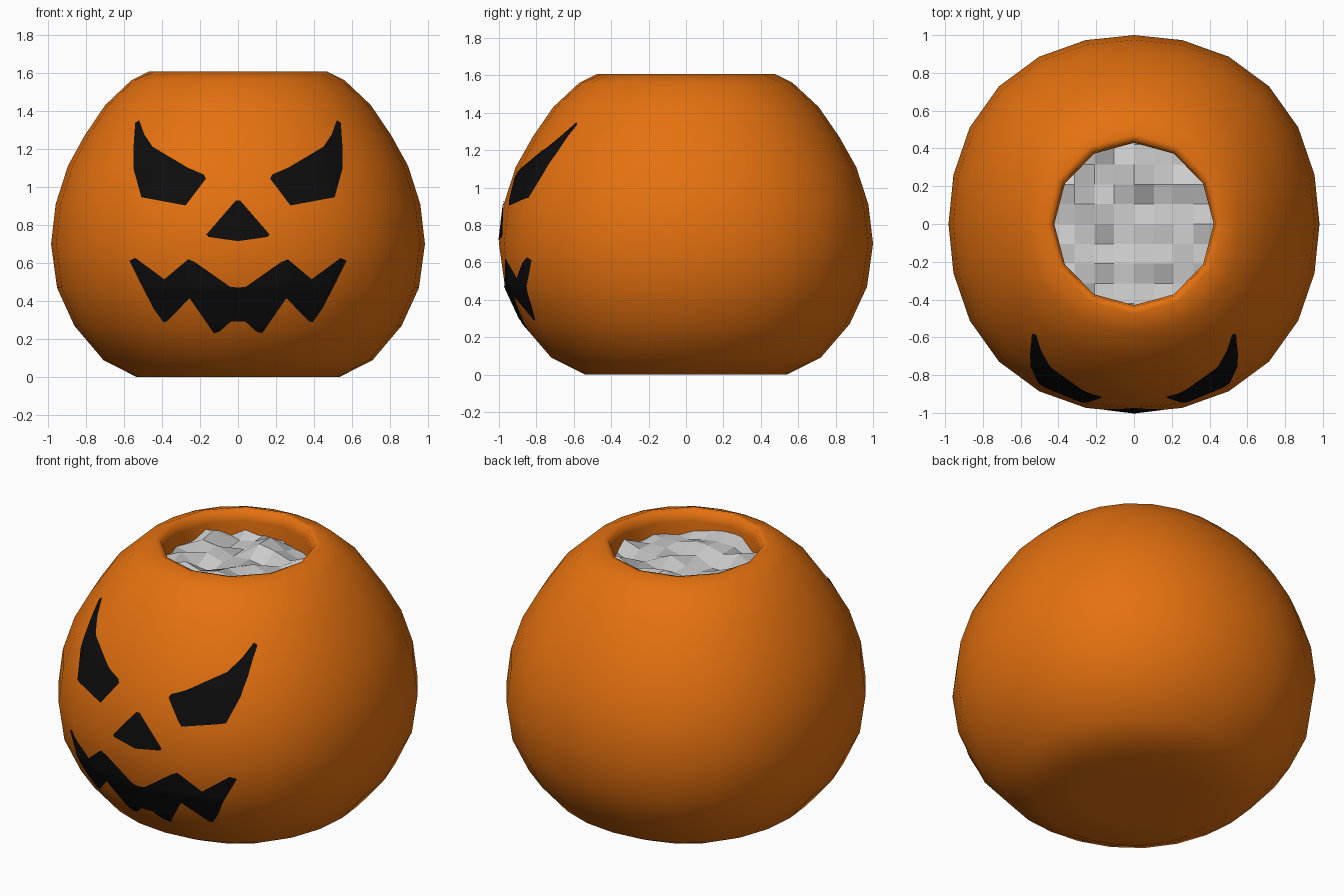
import bpy, bmesh, math, random
from mathutils import Vector
from mathutils.bvhtree import BVHTree

if "Cube" in bpy.data.objects:
    bpy.data.objects.remove(bpy.data.objects["Cube"])

random.seed(4)


def material(name, rgb):
    m = bpy.data.materials.new(name)
    m.diffuse_color = (*rgb, 1)
    m.use_nodes = True
    m.node_tree.nodes["Principled BSDF"].inputs["Base Color"].default_value = m.diffuse_color
    return m


ORANGE = material("pumpkin orange", (0.78, 0.165, 0.005))
BLACK = material("carved black", (0.004, 0.004, 0.004))
GREY = material("filling light grey", (0.6, 0.6, 0.6))


def finish(bm, name, mat, smooth):
    mesh = bpy.data.meshes.new(name)
    for f in bm.faces:
        f.smooth = smooth
    bm.to_mesh(mesh)
    mesh.materials.append(mat)
    ob = bpy.data.objects.new(name, mesh)
    bpy.context.collection.objects.link(ob)
    return ob


# Pumpkin shell: slightly squarish revolve, (radius, z) from base to inner wall
N = 24
PROFILE = [(0.28, 0.0), (0.54, 0.0), (0.72, 0.09), (0.875, 0.27), (0.968, 0.47),
           (1.0, 0.70), (0.975, 0.91), (0.91, 1.11), (0.82, 1.27), (0.71, 1.43),
           (0.57, 1.56), (0.475, 1.607), (0.44, 1.60), (0.43, 1.54), (0.43, 1.40)]
body = bmesh.new()
rings = []
for k, (r, z) in enumerate(PROFILE):
    ring = []
    for i in range(N):
        a = 2 * math.pi * i / N
        rr = r
        if r > 0.5:
            rr *= 1 + 0.03 * math.sin(2 * a) ** 2      # squarish sides
        elif k > 10 and i % 2:
            rr *= math.cos(math.pi / 12)               # twelve-sided opening
        ring.append(body.verts.new((0.982 * rr * math.cos(a), rr * math.sin(a), z)))
    rings.append(ring)
for lo, hi in zip(rings, rings[1:]):
    for i in range(N):
        j = (i + 1) % N
        body.faces.new((lo[i], lo[j], hi[j], hi[i]))
centre = body.verts.new((0, 0, 0))
for i in range(N):
    body.faces.new((centre, rings[0][(i + 1) % N], rings[0][i]))
bmesh.ops.recalc_face_normals(body, faces=body.faces)
tree = BVHTree.FromBMesh(body)
finish(body, "pumpkin_shell", ORANGE, True)
body.free()


# Face features: outlines in x,z diced into a grid and laid on the shell
def feature(name, outline):
    bm = bmesh.new()
    bm.faces.new([bm.verts.new((x, 0, z)) for x, z in outline])
    bmesh.ops.triangulate(bm, faces=bm.faces[:])
    for axis in (Vector((1, 0, 0)), Vector((0, 0, 1))):
        for s in range(-30, 71):
            bmesh.ops.bisect_plane(bm, geom=bm.verts[:] + bm.edges[:] + bm.faces[:],
                                   plane_co=axis * s * 0.025, plane_no=axis, dist=1e-5)
    for v in bm.verts:
        hit, *_ = tree.ray_cast(Vector((v.co.x, -3, v.co.z)), Vector((0, 1, 0)))
        v.co = hit + Vector((v.co.x, hit.y, 0.5 * (hit.z - 0.7))).normalized() * 0.005
    for f in bm.faces:
        f.normal_update()
        if f.normal.y > 0:
            f.normal_flip()
    finish(bm, name, BLACK, True)
    bm.free()


def mirrored(half):
    return half + [(-x, z) for x, z in reversed(half) if x > 0]


EYE = [(0.516, 1.348), (0.537, 1.335), (0.547, 1.19), (0.545, 1.09), (0.505, 0.945),
       (0.274, 0.902), (0.168, 1.042), (0.179, 1.064), (0.263, 1.10),
       (0.447, 1.21), (0.49, 1.275)]
feature("right_eye", EYE)
feature("left_eye", [(-x, z) for x, z in EYE])
feature("nose", mirrored([(0.012, 0.927), (0.165, 0.75), (0.155, 0.737), (0, 0.715)]))
feature("mouth", mirrored([
    (0, 0.472), (0.04, 0.475), (0.225, 0.605), (0.26, 0.62), (0.385, 0.515),
    (0.537, 0.627), (0.568, 0.612), (0.51, 0.495), (0.44, 0.36), (0.39, 0.29),
    (0.37, 0.295), (0.253, 0.416), (0.126, 0.232), (0.095, 0.242),
    (0.037, 0.295), (0, 0.295)]))

# Lumpy filling inside the opening: jittered grid, flat faces
fill = bmesh.new()
bmesh.ops.create_grid(fill, x_segments=10, y_segments=10, size=0.525)
for v in fill.verts:
    v.co.z = 1.475 + random.uniform(-0.045, 0.045)
bmesh.ops.delete(fill, context='FACES', geom=[
    f for f in fill.faces if f.calc_center_median().xy.length > 0.48])
finish(fill, "filling", GREY, False)
fill.free()
